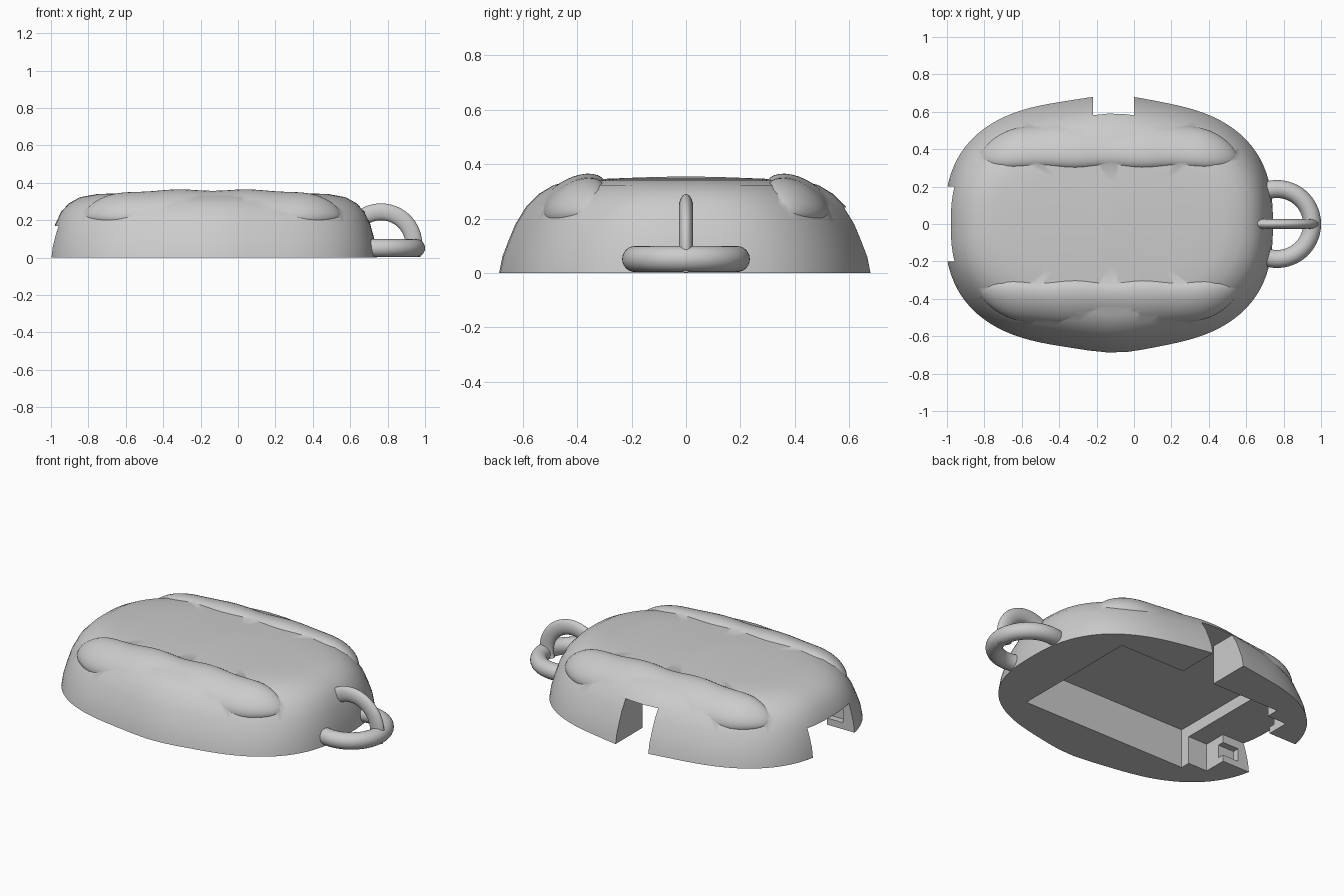
import bpy, bmesh, math
from mathutils import Vector

if "Cube" in bpy.data.objects:
    bpy.data.objects.remove(bpy.data.objects["Cube"])

grey = bpy.data.materials.new("plain_grey")
grey.use_nodes = True
grey.diffuse_color = (0.6, 0.6, 0.6, 1)
grey.node_tree.nodes["Principled BSDF"].inputs["Base Color"].default_value = (0.6, 0.6, 0.6, 1)


def loft(name, rings, tips=(None, None)):
    """Skin a list of vertex rings, closing each end with a flat face or a tip point."""
    bm = bmesh.new()
    loops = [[bm.verts.new(p) for p in ring] for ring in rings]
    n = len(loops[0])
    for a, b in zip(loops, loops[1:]):
        for i in range(n):
            j = (i + 1) % n
            bm.faces.new((a[i], a[j], b[j], b[i]))
    for loop, tip in zip((loops[0], loops[-1]), tips):
        if tip is None:
            bm.faces.new(loop)
        else:
            v = bm.verts.new(tip)
            for i in range(n):
                bm.faces.new((loop[i], loop[(i + 1) % n], v))
    bmesh.ops.recalc_face_normals(bm, faces=bm.faces)
    mesh = bpy.data.meshes.new(name)
    bm.to_mesh(mesh)
    bm.free()
    mesh.materials.append(grey)
    ob = bpy.data.objects.new(name, mesh)
    bpy.context.collection.objects.link(ob)
    return ob


def activate(ob):
    bpy.ops.object.select_all(action="DESELECT")
    ob.select_set(True)
    bpy.context.view_layer.objects.active = ob


def combine(target, other, operation):
    mod = target.modifiers.new(operation, "BOOLEAN")
    mod.object, mod.operation, mod.solver = other, operation, "EXACT"
    activate(target)
    bpy.ops.object.modifier_apply(modifier=mod.name)
    bpy.data.objects.remove(other)


def box(name, x0, x1, y0, y1, z0, z1):
    return loft(name, [[(x0, y0, z), (x1, y0, z), (x1, y1, z), (x0, y1, z)] for z in (z0, z1)])


def smooth(ob):
    activate(ob)
    bpy.ops.object.shade_smooth_by_angle(angle=math.radians(35))


# Domed body: (inset, height) profile around a rounded oval
CX = -0.135
profile = [(0, 0), (0.012, 0.06), (0.035, 0.12), (0.06, 0.18), (0.1, 0.245), (0.145, 0.29), (0.2, 0.323),
           (0.27, 0.34), (0.36, 0.345), (0.46, 0.349), (0.57, 0.353)]


def oval(inset, z, n=96):
    pts = []
    for i in range(n):
        a = 2 * math.pi * i / n
        c, s = math.cos(a), math.sin(a)
        x = (0.878 - inset * (0.5 + 1.7 * inset)) * math.copysign(abs(c) ** 0.77, c)
        bump = 0.028 * math.exp(-((x - 0.03) / 0.2) ** 2)
        depth = 0.66 + bump - inset * (1 + 0.4 * x * x)
        pts.append((CX + x, depth * math.copysign(abs(s) ** 0.77, s), z))
    return pts


body = loft("body", [oval(*p) for p in profile], (None, (CX, 0, 0.355)))

# Lumpy rolls along both long shoulders
tilt = math.radians(33)
for side in (1, -1):
    rings = []
    for k in range(1, 48):
        t = -math.cos(math.pi * k / 48)
        size = (1 - abs(t) ** 4) ** 0.5 * (1 - 0.04 * math.cos(2 * math.pi * t / 0.53))
        cy = 0.42 - 0.06 * abs(t) ** 4
        cz = 0.26 - 0.03 * abs(t) ** 8
        ring = []
        for i in range(32):
            a = 2 * math.pi * i / 32
            u, v = 0.14 * size * math.cos(a), 0.08 * size * math.sin(a)
            y = cy + u * math.cos(tilt) + v * math.sin(tilt)
            z = cz - u * math.sin(tilt) + v * math.cos(tilt)
            ring.append((CX + 0.685 * t, side * y, z))
        rings.append(ring)
    tips = [(CX + e * 0.685, side * 0.36, 0.23) for e in (-1, 1)]
    combine(body, loft("shoulder_roll", rings, tips), "UNION")

# Underside pocket, back channel, end recess, end notch and latch slots
cuts = [("pocket", -0.68, 0.44, -0.4, 0.42, -0.1, 0.24),
        ("back_channel", -0.22, 0, 0.3, 0.9, -0.1, 0.24),
        ("end_recess", -0.81, -0.6, -0.34, 0.34, -0.1, 0.17),
        ("end_notch", -1.2, -0.75, -0.2, 0.2, -0.1, 0.17),
        ("latch_slots", -0.92, -0.8, -0.24, 0.24, 0.04, 0.12)]
for cut in cuts:
    combine(body, box(*cut), "DIFFERENCE")
smooth(body)


# Two crossed loops at the end
def hoop(name, centre, radius, start, end, half_width, half_depth, along):
    centre, along = Vector(centre), Vector(along)
    normal = Vector((1, 0, 0)).cross(along)
    rings = []
    for k in range(41):
        a = math.radians(start + (end - start) * k / 40)
        out = Vector((1, 0, 0)) * math.cos(a) + along * math.sin(a)
        rings.append([centre + out * (radius + half_width * math.cos(b)) + normal * half_depth * math.sin(b)
                      for b in (2 * math.pi * i / 24 for i in range(24))])
    smooth(loft(name, rings))


hoop("flat_loop", (0.765, 0, 0.051), 0.187, -105, 105, 0.048, 0.048, (0, 1, 0))
hoop("upright_loop", (0.765, 0, 0.07), 0.175, -18, 165, 0.045, 0.026, (0, 0, 1))
